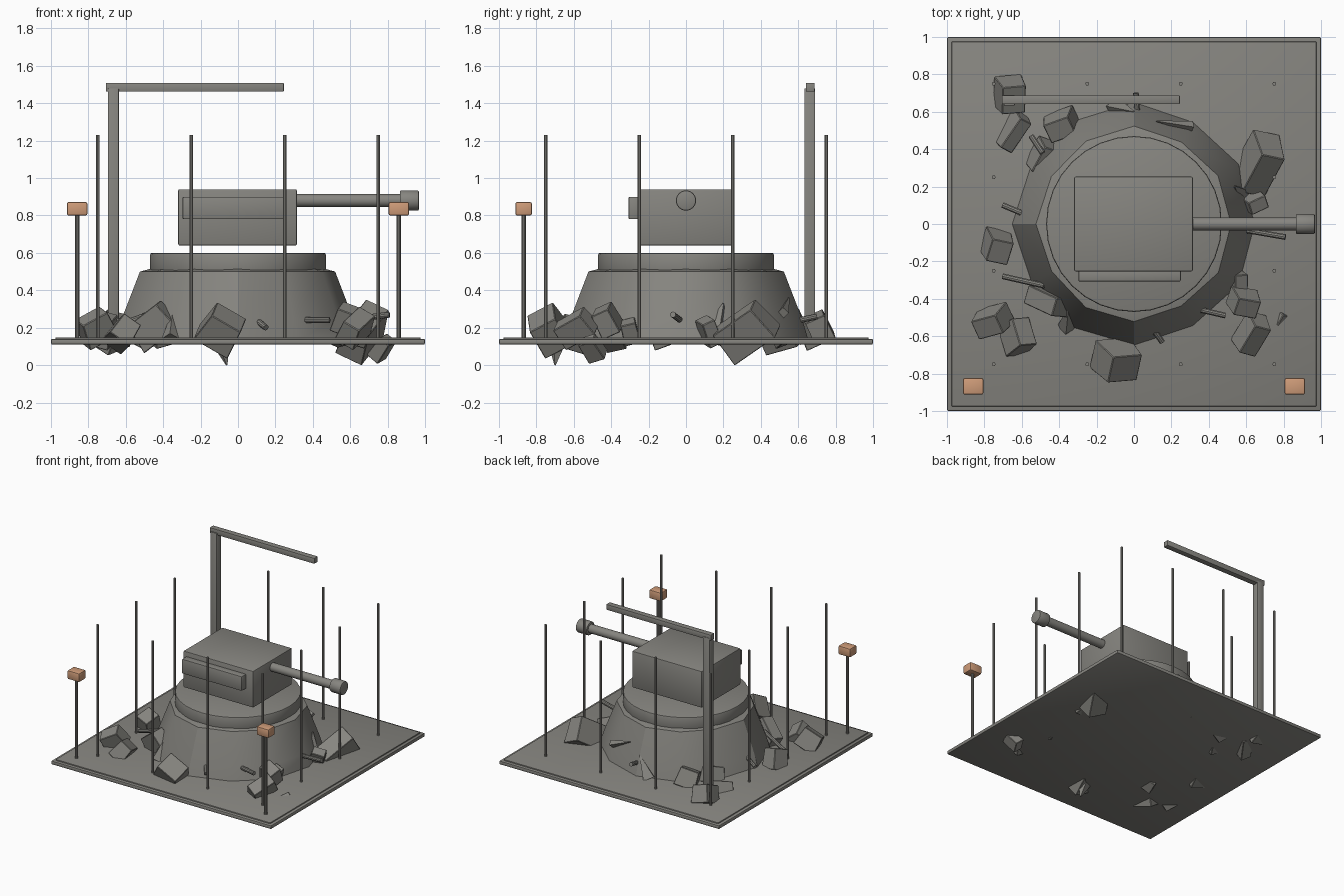
import bpy, bmesh, math
from mathutils import Vector, Matrix, Euler

if "Cube" in bpy.data.objects:
    bpy.data.objects.remove(bpy.data.objects["Cube"])


def material(name, color):
    m = bpy.data.materials.new(name)
    m.diffuse_color = (*color, 1)
    m.use_nodes = True
    m.node_tree.nodes["Principled BSDF"].inputs["Base Color"].default_value = m.diffuse_color
    return m


GREY = material("weathered grey", (0.24, 0.235, 0.215))
ORANGE = material("lamp orange", (0.62, 0.33, 0.19))


def finish(bm, name, mat, smooth=False):
    bmesh.ops.recalc_face_normals(bm, faces=bm.faces)
    me = bpy.data.meshes.new(name)
    bm.to_mesh(me)
    bm.free()
    me.materials.append(mat)
    ob = bpy.data.objects.new(name, me)
    bpy.context.collection.objects.link(ob)
    if smooth:
        bpy.context.view_layer.objects.active = ob
        ob.select_set(True)
        bpy.ops.object.shade_smooth_by_angle(angle=math.radians(32))
        ob.select_set(False)
    return ob


def box(name, lo, hi, mat=GREY, bevel=0.008):
    lo, hi = Vector(lo), Vector(hi)
    bm = bmesh.new()
    bmesh.ops.create_cube(bm, size=1)
    bmesh.ops.scale(bm, vec=hi - lo, verts=bm.verts)
    bmesh.ops.translate(bm, vec=(lo + hi) / 2, verts=bm.verts)
    if bevel:
        bmesh.ops.bevel(bm, geom=bm.edges[:], offset=bevel, segments=2,
                        profile=0.5, affect='EDGES')
    return finish(bm, name, mat, True)


def rod(name, a, b, r, sides=12, bevel=0, r2=None):
    a, b = Vector(a), Vector(b)
    d = b - a
    bm = bmesh.new()
    bmesh.ops.create_cone(bm, cap_ends=True, segments=sides, radius1=r,
                          radius2=r if r2 is None else r2, depth=d.length)
    if bevel:
        rim = [e for e in bm.edges if abs(e.verts[0].co.z - e.verts[1].co.z) < 1e-5]
        bmesh.ops.bevel(bm, geom=rim, offset=bevel, segments=2, profile=0.5, affect='EDGES')
    rot = d.to_track_quat('Z', 'Y').to_matrix().to_4x4()
    bmesh.ops.transform(bm, matrix=Matrix.Translation((a + b) / 2) @ rot, verts=bm.verts)
    return finish(bm, name, GREY, True)


def chunk(name, pos, size, rot, taper=0.85):
    # Broken block: a cube narrowed at the top, then tilted
    bm = bmesh.new()
    bmesh.ops.create_cube(bm, size=1)
    for v in bm.verts:
        if v.co.z > 0:
            v.co.x *= taper
            v.co.y *= 0.5 + taper / 2
    bmesh.ops.scale(bm, vec=size, verts=bm.verts)
    bmesh.ops.bevel(bm, geom=bm.edges[:], offset=0.004, segments=1, affect='EDGES')
    m = Euler([math.radians(a) for a in rot]).to_matrix().to_4x4()
    bmesh.ops.transform(bm, matrix=Matrix.Translation(pos) @ m, verts=bm.verts)
    return finish(bm, name, GREY)


# Ground slab with a shallow raised step
box("ground_slab", (-1, -1, 0.11), (1, 1, 0.14))
box("ground_step", (-0.975, -0.975, 0.13), (0.975, 0.975, 0.149), bevel=0.004)

# Faceted foundation mound, slightly uneven
bm = bmesh.new()
SIDES = 12
levels = [(0.13, 0.645), (0.25, 0.61), (0.50, 0.515), (0.515, 0.46)]
rings = []
for z, r in levels:
    ring = []
    for i in range(SIDES):
        a = math.tau * i / SIDES
        k = r * (1 + 0.018 * math.sin(i * 2.3 + 0.5))
        ring.append(bm.verts.new((k * math.cos(a), k * math.sin(a), z)))
    rings.append(ring)
for lower, upper in zip(rings, rings[1:]):
    for i in range(SIDES):
        j = (i + 1) % SIDES
        bm.faces.new((lower[i], lower[j], upper[j], upper[i]))
bm.faces.new(rings[0][::-1])
bm.faces.new(rings[-1])
finish(bm, "foundation_mound", GREY, True)

# Turntable ring, housing, front panel and barrel
rod("turntable_ring", (0, 0, 0.48), (0, 0, 0.6), 0.47, 32, 0.01)
box("housing", (-0.32, -0.253, 0.64), (0.315, 0.253, 0.94))
box("front_panel", (-0.297, -0.308, 0.78), (0.25, -0.24, 0.9))
rod("barrel", (0.30, 0, 0.88), (0.88, 0, 0.88), 0.035, 20)
rod("muzzle", (0.865, 0, 0.88), (0.967, 0, 0.88), 0.054, 24, 0.008)

# Gantry post and arm
box("gantry_post", (-0.695, 0.633, 0.13), (-0.637, 0.69, 1.48), bevel=0.004)
box("gantry_arm", (-0.707, 0.641, 1.463), (0.245, 0.687, 1.508), bevel=0.003)

# Perimeter stakes
for i in range(4):
    for j in range(4):
        if i in (0, 3) or j in (0, 3):
            x, y = -0.75 + 0.5 * i, -0.75 + 0.5 * j
            rod("perimeter_stake", (x, y, 0.13), (x, y, 1.23), 0.01, 10)

# Marker lamps on the front corners
for s in (-1, 1):
    x, y = 0.86 * s, -0.868
    rod("lamp_post", (x, y, 0.14), (x, y, 0.81), 0.012, 10)
    box("lamp_head", (x - 0.055, y - 0.044, 0.80), (x + 0.055, y + 0.044, 0.872), ORANGE, 0.01)

# Scattered rubble blocks
for pos, size, rot in (
    ((-0.66, 0.69, 0.19), (0.15, 0.17, 0.14), (25, 15, 5)),
    ((-0.65, 0.50, 0.15), (0.09, 0.21, 0.13), (15, 30, -27)),
    ((-0.39, 0.53, 0.19), (0.17, 0.12, 0.14), (20, -15, 20)),
    ((-0.49, 0.36, 0.18), (0.10, 0.17, 0.12), (20, 25, -20)),
    ((-0.73, -0.12, 0.19), (0.14, 0.14, 0.16), (20, 15, -12)),
    ((-0.76, -0.52, 0.20), (0.18, 0.12, 0.15), (20, -28, 15)),
    ((-0.62, -0.60, 0.17), (0.13, 0.17, 0.14), (-20, 35, 5)),
    ((-0.45, -0.41, 0.21), (0.24, 0.11, 0.17), (15, -35, -25)),
    ((-0.09, -0.73, 0.19), (0.21, 0.17, 0.18), (32, 30, 5)),
    ((0.67, 0.32, 0.18), (0.16, 0.29, 0.20), (35, 25, -12)),
    ((0.64, 0.12, 0.18), (0.12, 0.08, 0.14), (25, 15, 25)),
    ((0.59, -0.42, 0.24), (0.15, 0.11, 0.14), (25, 20, -10)),
    ((0.55, -0.30, 0.18), (0.09, 0.09, 0.12), (15, 25, 5)),
    ((0.63, -0.59, 0.20), (0.12, 0.20, 0.13), (30, 30, -15)),
    ((0.77, -0.50, 0.09), (0.08, 0.10, 0.13), (20, 40, -15)),
):
    chunk("rubble_block", pos, size, rot)

# Bent reinforcing stubs poking from the mound
for a, b in (
    ((-0.70, 0.10, 0.20), (-0.58, 0.05, 0.24)),
    ((-0.55, 0.47, 0.24), (-0.49, 0.38, 0.27)),
    ((-0.70, -0.28, 0.19), (-0.48, -0.33, 0.27)),
    ((0.36, -0.46, 0.24), (0.49, -0.49, 0.24)),
    ((0.58, -0.03, 0.24), (0.81, -0.07, 0.27)),
    ((0.02, 0.56, 0.23), (0.01, 0.70, 0.26)),
    ((0.10, -0.56, 0.24), (0.15, -0.63, 0.20)),
):
    rod("rebar_stub", a, b, 0.016, 10)

# Sharp splinters leaning on the mound
for a, b, r in (
    ((0.31, 0.52, 0.28), (0.12, 0.55, 0.36), 0.03),
    ((-0.36, -0.55, 0.14), (-0.35, -0.45, 0.28), 0.05),
    ((0.56, 0.14, 0.12), (0.54, 0.20, 0.33), 0.09),
    ((-0.10, 0.62, 0.14), (0.0, 0.60, 0.30), 0.06),
    ((-0.09, -0.69, 0.12), (-0.06, -0.70, 0.0), 0.05),
):
    rod("splinter", a, b, r, 4, 0, 0.004)
